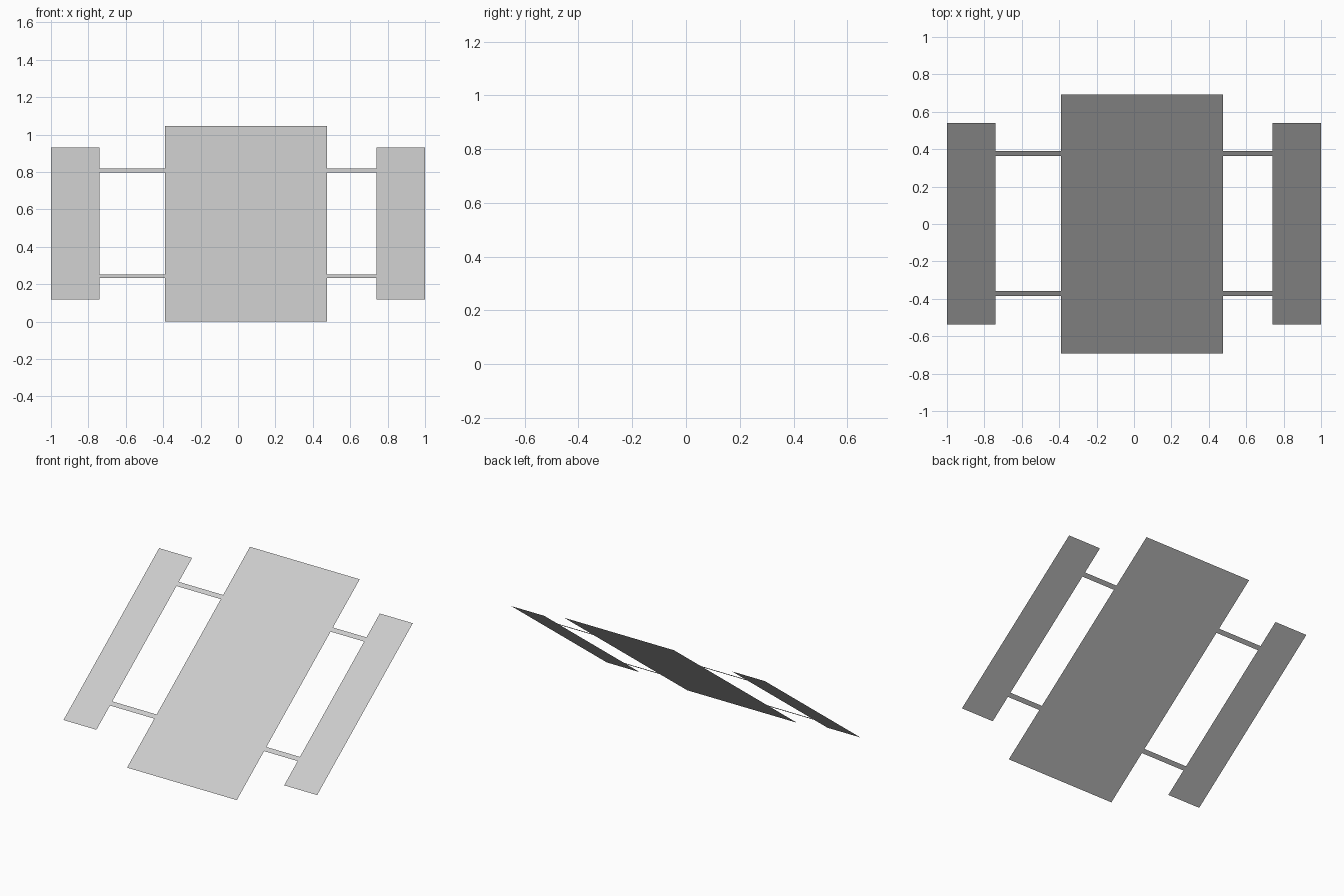
import bpy
import bmesh

if "Cube" in bpy.data.objects:
    bpy.data.objects.remove(bpy.data.objects["Cube"])

HALF_Y, HEIGHT = 0.692, 1.045


def height(y):
    # all parts lie in one tilted plane rising towards the back
    return (y + HALF_Y) * HEIGHT / (2 * HALF_Y)


def sheet(name, x0, x1, y0, y1):
    bm = bmesh.new()
    corners = [(x0, y0), (x1, y0), (x1, y1), (x0, y1)]
    bm.faces.new([bm.verts.new((x, y, height(y))) for x, y in corners])
    mesh = bpy.data.meshes.new(name)
    bm.to_mesh(mesh)
    bm.free()
    obj = bpy.data.objects.new(name, mesh)
    bpy.context.collection.objects.link(obj)
    return obj


# Large middle panel, slightly off centre
LEFT, RIGHT = -0.39, 0.475
sheet("centre_panel", LEFT, RIGHT, -HALF_Y, HALF_Y)

# Side panels, each joined to the middle by two thin struts
INNER = 0.74
for side, px0, px1, sx0, sx1 in (
    ("left", -1.0, -INNER, -INNER, LEFT),
    ("right", INNER, 1.0, RIGHT, INNER),
):
    sheet(side + "_panel", px0, px1, -0.537, 0.54)
    for row, y in (("lower", -0.372), ("upper", 0.377)):
        sheet(f"{side}_{row}_strut", sx0, sx1, y - 0.013, y + 0.013)
